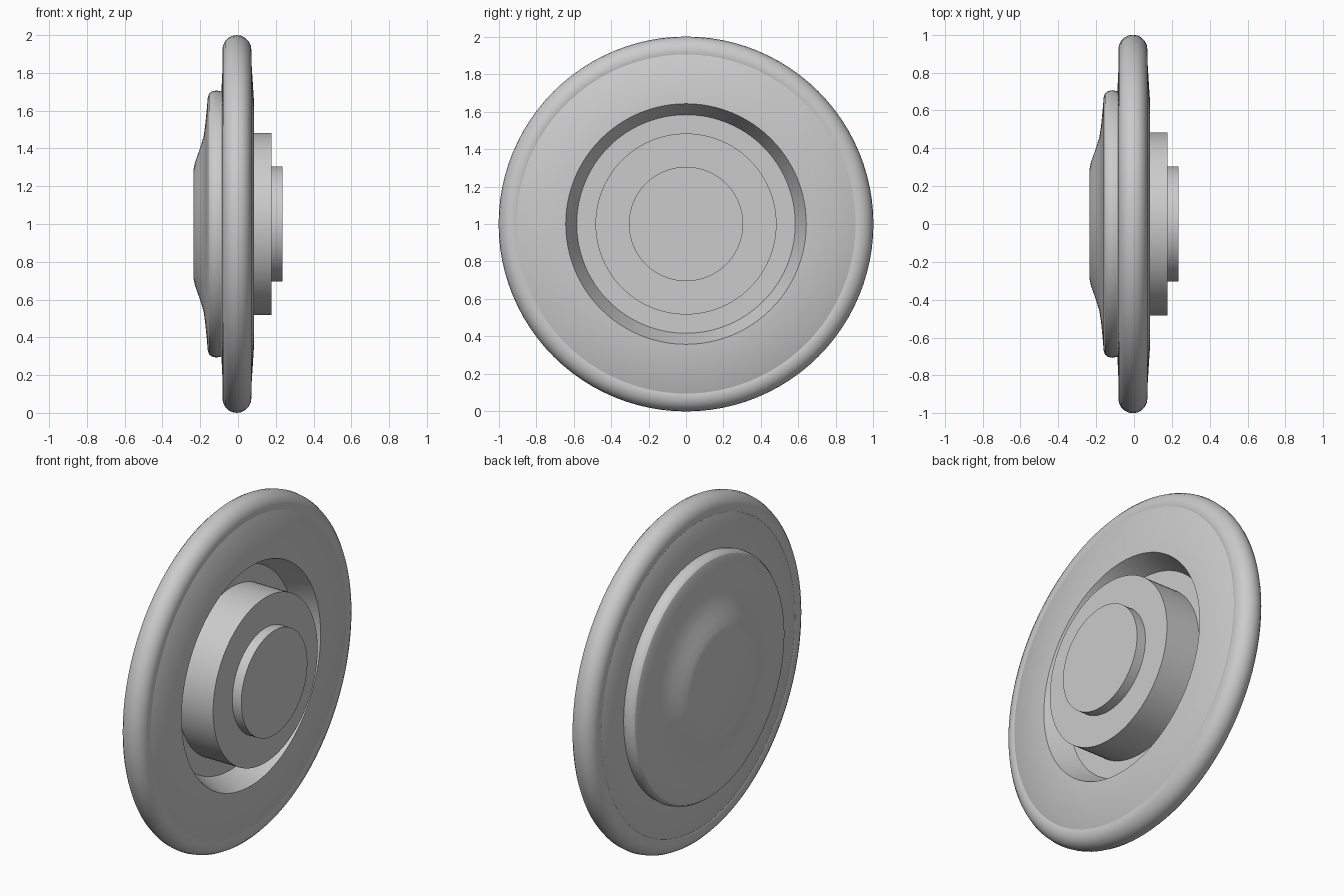
import bpy, bmesh, math
from mathutils import Matrix, Vector

if "Cube" in bpy.data.objects:
    bpy.data.objects.remove(bpy.data.objects["Cube"], do_unlink=True)

SEGMENTS = 96
AXLE_HEIGHT = 1.0

grey = bpy.data.materials.new("plain_grey")
grey.use_nodes = True
grey.diffuse_color = (0.6, 0.6, 0.6, 1)
grey.node_tree.nodes["Principled BSDF"].inputs["Base Color"].default_value = (0.6, 0.6, 0.6, 1)


def lathe(name, profile, closed=False):
    """Turn (x, radius) points around the x axis."""
    bm = bmesh.new()
    verts = [bm.verts.new((x, 0, r)) for x, r in profile]
    edges = [bm.edges.new(pair) for pair in zip(verts, verts[1:])]
    if closed:
        edges.append(bm.edges.new((verts[-1], verts[0])))
    bmesh.ops.spin(bm, geom=verts + edges, cent=(0, 0, 0), axis=(1, 0, 0),
                   angle=math.tau, steps=SEGMENTS, use_duplicate=False)
    bmesh.ops.remove_doubles(bm, verts=bm.verts, dist=0.0001)
    bmesh.ops.recalc_face_normals(bm, faces=bm.faces)
    mesh = bpy.data.meshes.new(name)
    bm.to_mesh(mesh)
    bm.free()
    mesh.materials.append(grey)
    obj = bpy.data.objects.new(name, mesh)
    obj.location.z = AXLE_HEIGHT
    bpy.context.collection.objects.link(obj)
    bpy.ops.object.select_all(action="DESELECT")
    obj.select_set(True)
    bpy.context.view_layer.objects.active = obj
    bpy.ops.object.shade_smooth_by_angle(angle=math.radians(32))
    return obj


# Rounded outer rim
rim = [(-0.006 + 0.077 * math.cos(a), 0.922 + 0.078 * math.sin(a))
       for a in (math.tau * i / 20 for i in range(20))]
lathe("outer_rim", rim, closed=True)

# Disc with a sloped recess on the hub side
lathe("disc", [(-0.045, 0), (-0.045, 0.583), (0.085, 0.642), (0.068, 0.91),
               (0.055, 0.93), (-0.065, 0.93), (-0.078, 0.91), (-0.088, 0.7),
               (-0.088, 0)])

# Stepped hub and end cap
lathe("hub", [(-0.05, 0), (-0.05, 0.483), (0.177, 0.483), (0.177, 0)])
lathe("hub_cap", [(0.17, 0), (0.17, 0.305), (0.235, 0.305), (0.235, 0)])

# Domed cover on the other side
lathe("domed_cover", [(-0.08, 0), (-0.08, 0.7), (-0.115, 0.707), (-0.138, 0.702),
                      (-0.153, 0.69), (-0.16, 0.67), (-0.166, 0.6), (-0.174, 0.52),
                      (-0.182, 0.465), (-0.195, 0.42), (-0.212, 0.37),
                      (-0.228, 0.325), (-0.235, 0.29), (-0.235, 0)])
